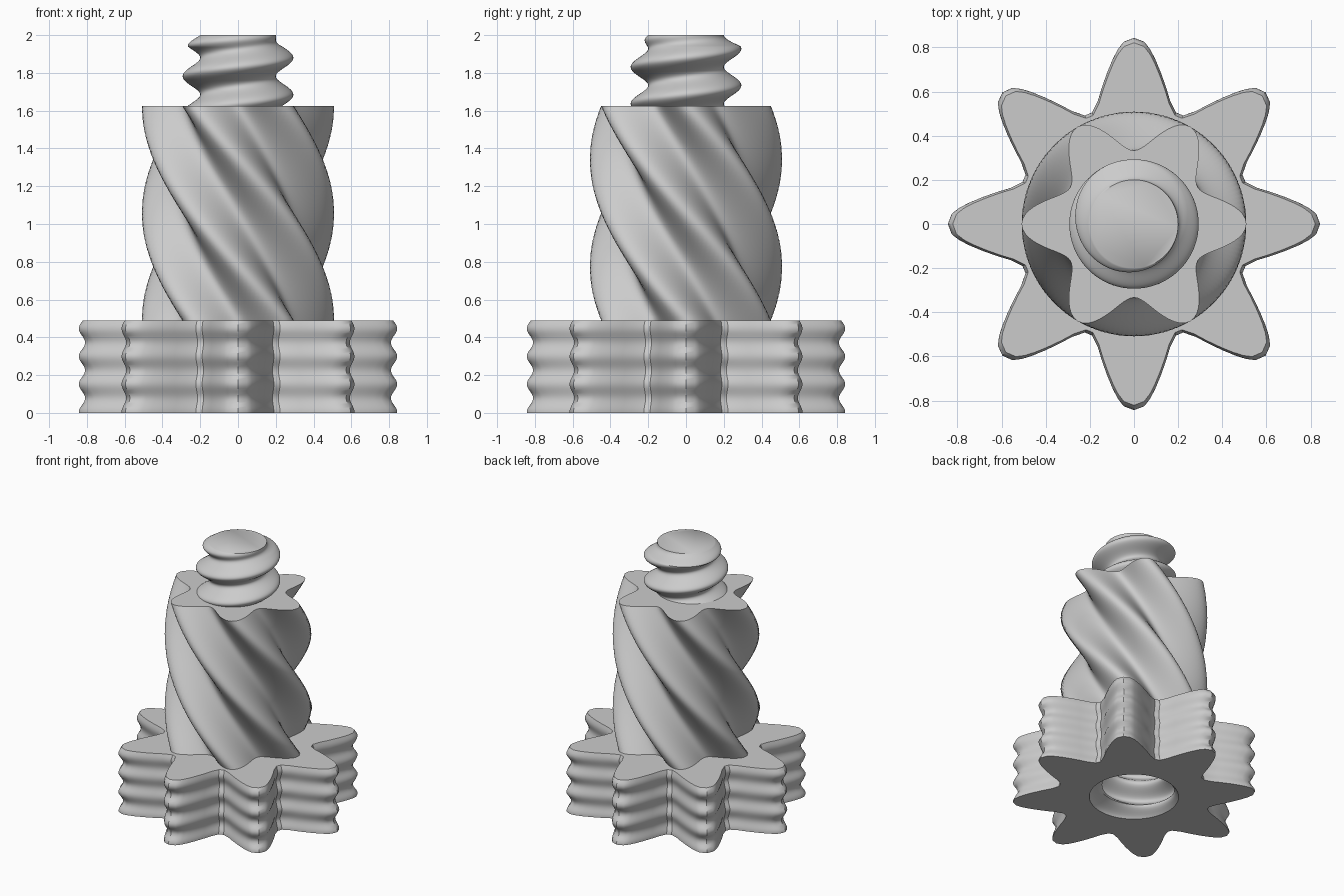
import bpy, bmesh
from math import sin, cos, atan2, hypot, pi, radians

cube = bpy.data.objects.get("Cube")
if cube:
    bpy.data.objects.remove(cube, do_unlink=True)

grey = bpy.data.materials.new("light_grey")
grey.use_nodes = True
colour = (0.6, 0.6, 0.6, 1)
grey.diffuse_color = colour
grey.node_tree.nodes["Principled BSDF"].inputs["Base Color"].default_value = colour


def loft(name, rings, angle=35):
    """Skin a list of equal-length point rings and cap both ends."""
    bm = bmesh.new()
    loops = [[bm.verts.new(p) for p in ring] for ring in rings]
    for a, b in zip(loops, loops[1:]):
        n = len(a)
        for i in range(n):
            j = (i + 1) % n
            bm.faces.new((a[i], a[j], b[j], b[i]))
    bm.faces.new(loops[0])
    bm.faces.new(loops[-1])
    bmesh.ops.recalc_face_normals(bm, faces=bm.faces)
    mesh = bpy.data.meshes.new(name)
    bm.to_mesh(mesh)
    bm.free()
    mesh.materials.append(grey)
    obj = bpy.data.objects.new(name, mesh)
    bpy.context.collection.objects.link(obj)
    bpy.ops.object.select_all(action='DESELECT')
    obj.select_set(True)
    bpy.context.view_layer.objects.active = obj
    bpy.ops.object.shade_smooth_by_angle(angle=radians(angle))
    return obj


def ring(angles, radius, z):
    return [(radius(a, z) * cos(a), radius(a, z) * sin(a), z) for a in angles]


def steps(start, end, count):
    return [start + (end - start) * i / count for i in range(count + 1)]


def thread(a, z, peak, pitch=0.195):
    """Height of a right-handed thread, from 0 at the root to 1 at the crest."""
    return 0.5 + 0.5 * cos(2 * pi * (z - peak) / pitch - a)


# Star-shaped base with rippled sides and a threaded socket underneath
half_tooth = [(0.505, 0.19), (0.56, 0.163), (0.62, 0.145), (0.69, 0.12),
              (0.745, 0.097), (0.79, 0.074), (0.825, 0.047)]
tooth = ([(x, -y) for x, y in half_tooth] + [(0.843, 0)] + half_tooth[::-1])
outline = [(atan2(y, x) + k * pi / 4, hypot(x, y)) for k in range(8) for x, y in tooth]
base_angles = [a for a, r in outline]


def socket_radius(a, z):
    depth = min(1, z / 0.07)
    return 0.31 - 0.09 * depth * (1 - thread(a, z, 0.02))


def base_ring(z):
    scale = 0.98 + 0.02 * cos(2 * pi * (z - 0.005) / 0.147)
    return [(r * scale * cos(a), r * scale * sin(a), z) for a, r in outline]


base_rings = [ring(base_angles, socket_radius, z) for z in steps(0.4, 0, 40)]
base_rings += [base_ring(z) for z in steps(0, 0.49, 42)]
loft("star_base", base_rings)

# Six-lobed shaft, twisted clockwise by a third of a turn
BOTTOM, TOP = 0.49, 1.625


def shaft_radius(a, z):
    twist = 2 * pi / 3 * (TOP - z) / (TOP - BOTTOM)
    t = 6 * (a - twist)
    return 0.417 + 0.088 * cos(t) + 0.004 * cos(2 * t)


shaft_angles = steps(0, 2 * pi, 144)[:-1]
loft("twisted_shaft", [ring(shaft_angles, shaft_radius, z) for z in steps(BOTTOM, TOP, 64)])


# Threaded stud whose thread runs out at the top
def stud_radius(a, z):
    fade = min(1, (2 - z) / 0.06)
    return 0.2 + 0.093 * fade * thread(a, z, 1.88)


stud_angles = steps(0, 2 * pi, 80)[:-1]
loft("threaded_stud", [ring(stud_angles, stud_radius, z) for z in steps(1.615, 2, 70)], 50)
